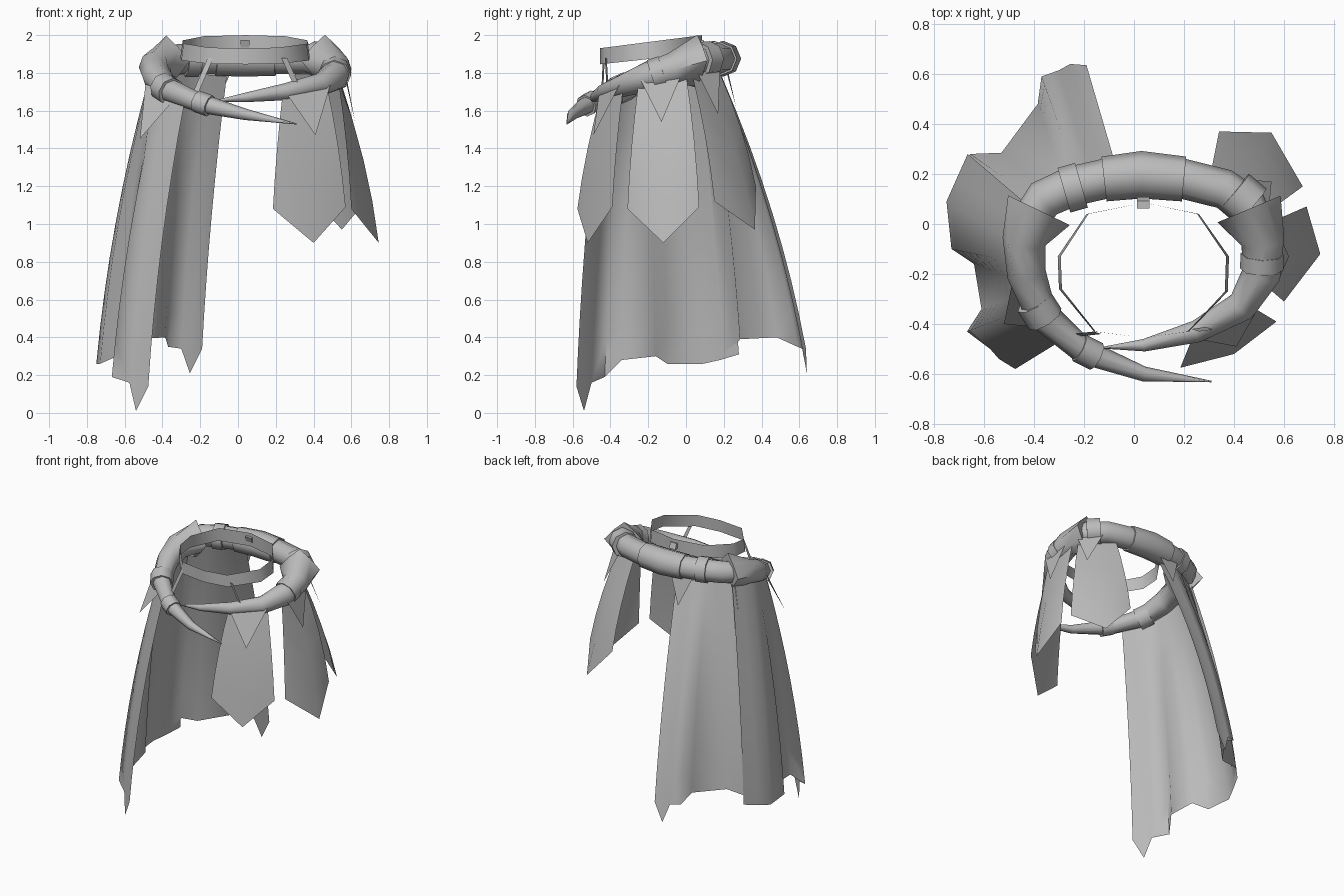
import bpy, bmesh, math
from mathutils import Vector

cube = bpy.data.objects.get("Cube")
if cube:
    bpy.data.objects.remove(cube, do_unlink=True)

grey = bpy.data.materials.new("plain grey")
grey.use_nodes = True
COLOUR = (0.5, 0.5, 0.5, 1)
grey.diffuse_color = COLOUR
grey.node_tree.nodes["Principled BSDF"].inputs["Base Color"].default_value = COLOUR


def finish(name, bm, angle=65):
    mesh = bpy.data.meshes.new(name)
    bm.to_mesh(mesh)
    bm.free()
    obj = bpy.data.objects.new(name, mesh)
    bpy.context.collection.objects.link(obj)
    mesh.materials.append(grey)
    bpy.ops.object.select_all(action='DESELECT')
    obj.select_set(True)
    bpy.context.view_layer.objects.active = obj
    bpy.ops.object.shade_smooth_by_angle(angle=math.radians(angle))
    return obj


def along(points, f):
    """Point at fraction f of a polyline."""
    s = f * (len(points) - 1)
    i = min(int(s), len(points) - 2)
    return Vector(points[i]).lerp(Vector(points[i + 1]), s - i)


def panel(name, top, bottom, rows=6, bulge=0.4):
    """Hanging cloth between a top line and a ragged hem, bowed outward."""
    bm = bmesh.new()
    grid = []
    for i, low in enumerate(bottom):
        a, b = along(top, i / (len(bottom) - 1)), Vector(low)
        column = []
        for r in range(rows + 1):
            t = r / rows
            p = a.lerp(b, t + bulge * t * (1 - t))
            p.z = a.z + (b.z - a.z) * t
            column.append(bm.verts.new(p))
        grid.append(column)
    for c, d in zip(grid, grid[1:]):
        for r in range(rows):
            bm.faces.new((c[r], c[r + 1], d[r + 1], d[r]))
    return finish(name, bm, 80)


def tube(name, path, sides=8, corner=1):
    """Capped tube through (x, y, z, radius) stations; corner squares off the first ring."""
    bm = bmesh.new()
    pts = [Vector(p[:3]) for p in path]
    rings = []
    for i, p in enumerate(pts):
        d = pts[min(i + 1, len(pts) - 1)] - pts[max(i - 1, 0)]
        if i == 0 and corner < 1:
            d.z = 0
        d.normalize()
        u = d.cross(Vector((0, 0, 1))).normalized()
        v = u.cross(d)
        ring = []
        for k in range(sides):
            a = 2 * math.pi * k / sides
            r = path[i][3] * (corner if i == 0 and k % 2 else 1)
            ring.append(bm.verts.new(p + r * (u * math.cos(a) + v * math.sin(a))))
        rings.append(ring)
    for a, b in zip(rings, rings[1:]):
        for k in range(sides):
            n = (k + 1) % sides
            bm.faces.new((a[k], a[n], b[n], b[k]))
    bm.faces.new(rings[0][::-1])
    bm.faces.new(rings[-1])
    bmesh.ops.recalc_face_normals(bm, faces=bm.faces)
    return finish(name, bm)


def sleeve(name, a, b, radius):
    tube(name, [(*a, radius), (*b, radius)])


# Waistband: thin tilted hoop
hoop = [(.04, .085), (-.19, .04), (-.305, -.13), (-.3, -.26), (-.16, -.43),
        (.04, -.455), (.22, -.43), (.375, -.27), (.38, -.13), (.26, .04)]
bm = bmesh.new()
upper, lower = [], []
for x, y in hoop:
    z = 1.93 + (y + .46) * .128
    upper.append(bm.verts.new((.04 + (x - .04) * .965, y, z)))
    lower.append(bm.verts.new((x, y, z - .085 - (y + .46) * .02)))
for k in range(len(hoop)):
    n = (k + 1) % len(hoop)
    bm.faces.new((upper[k], lower[k], lower[n], upper[n]))
bmesh.ops.recalc_face_normals(bm, faces=bm.faces)
finish("waistband", bm)

# Small wedge tab inside the back of the waistband
bm = bmesh.new()
bmesh.ops.create_cube(bm, size=1)
for v in bm.verts:
    v.co = Vector((.037 + v.co.x * .05, .085 + v.co.y * .03 - v.co.z * .015, 1.955 + v.co.z * .04))
finish("waistband_tab", bm, 30)

# Straps from waistband to horns
for side, a, b in (("right", (-.16, -.43, 1.88), (-.25, -.44, 1.67)),
                   ("left", (.23, -.42, 1.88), (.3, -.41, 1.72))):
    panel(side + "_strap", [a, (a[0] + .03, a[1] - .01, a[2])],
          [b, (b[0] + .03, b[1] - .01, b[2])], rows=1)

# Horns: flared base at the back, tip crossing at the front
tube("right_horn", [(-.38, .055, 1.86, .137), (-.44, -.07, 1.83, .087), (-.43, -.2, 1.78, .078),
                    (-.37, -.36, 1.71, .065), (-.2, -.51, 1.64, .052),
                    (.04, -.6, 1.58, .03), (.31, -.63, 1.53, .003)], corner=.76)
tube("left_horn", [(.46, .06, 1.865, .137), (.515, -.07, 1.82, .087), (.51, -.2, 1.78, .078),
                   (.43, -.33, 1.735, .062), (.25, -.43, 1.7, .045),
                   (.04, -.485, 1.67, .025), (-.13, -.495, 1.65, .003)], corner=.76)
tube("back_roll", [(-.43, 0, 1.85, .07), (-.36, .1, 1.87, .08), (-.25, .15, 1.875, .08),
                   (-.12, .18, 1.875, .08), (.03, .195, 1.875, .083), (.2, .18, 1.875, .08),
                   (.36, .14, 1.875, .08), (.45, .08, 1.87, .08), (.5, -.02, 1.85, .07)])

# Sleeves wrapped around horns and roll
tube("back_sleeve", [(-.12, .18, 1.875, .09), (.03, .197, 1.875, .095), (.2, .18, 1.875, .09)])
sleeve("back_right_sleeve", (-.28, .135, 1.875), (-.21, .155, 1.875), .093)
sleeve("back_left_sleeve", (.4, .13, 1.875), (.47, .07, 1.87), .093)
sleeve("left_sleeve", (.513, -.12, 1.805), (.511, -.18, 1.785), .087)
sleeve("right_sleeve", (-.4, -.31, 1.73), (-.355, -.38, 1.7), .077)
sleeve("right_tip_sleeve", (-.22, -.495, 1.65), (-.15, -.53, 1.625), .059)

# Long cloak on the right side: back half, then side and front half
panel("cloak_back", [(-.06, .19, 1.78), (-.25, .17, 1.8), (-.44, .06, 1.79)],
      [(-.19, .635, .34), (-.255, .64, .21), (-.3, .615, .34), (-.37, .59, .35),
       (-.385, .48, .4), (-.53, .285, .39), (-.655, .28, .38), (-.695, .2, .32)], 8)
panel("cloak_side", [(-.43, .08, 1.8), (-.48, -.1, 1.76), (-.46, -.26, 1.72),
                     (-.39, -.37, 1.7), (-.28, -.46, 1.66)],
      [(-.665, .28, .31), (-.71, .18, .28), (-.75, .09, .26), (-.73, -.1, .26),
       (-.64, -.16, .3), (-.61, -.34, .28), (-.668, -.43, .19), (-.575, -.5, .16),
       (-.54, -.54, .01), (-.475, -.58, .14)], 8, .5)

# Short panels on the left side
panel("short_front_panel", [(.24, -.44, 1.72), (.47, -.33, 1.74)],
      [(.185, -.575, 1.08), (.4, -.52, .9), (.57, -.39, 1.09)], 4)
panel("short_side_panel", [(.53, -.25, 1.76), (.53, 0, 1.8)],
      [(.6, -.31, 1.08), (.745, -.12, .9), (.69, .07, 1.09)], 4, .5)
panel("short_back_panel", [(.51, .03, 1.8), (.3, .17, 1.82)],
      [(.675, .15, 1.12), (.55, .365, .97), (.34, .37, 1.2)], 4)

# Small pointed flaps under the belt
for name, a, b, tip in (
        ("front_left", (.25, -.46, 1.7), (.49, -.35, 1.74), (.41, -.49, 1.47)),
        ("left", (.57, -.24, 1.76), (.57, -.02, 1.8), (.62, -.13, 1.54)),
        ("back_left", (.54, .06, 1.8), (.42, .18, 1.82), (.55, .17, 1.58)),
        ("back", (-.03, .22, 1.82), (-.2, .21, 1.82), (-.12, .265, 1.62)),
        ("front_right", (-.49, -.25, 1.74), (-.32, -.42, 1.68), (-.52, -.4, 1.45))):
    bm = bmesh.new()
    bm.faces.new([bm.verts.new(p) for p in (a, tip, b)])
    finish(name + "_flap", bm)
